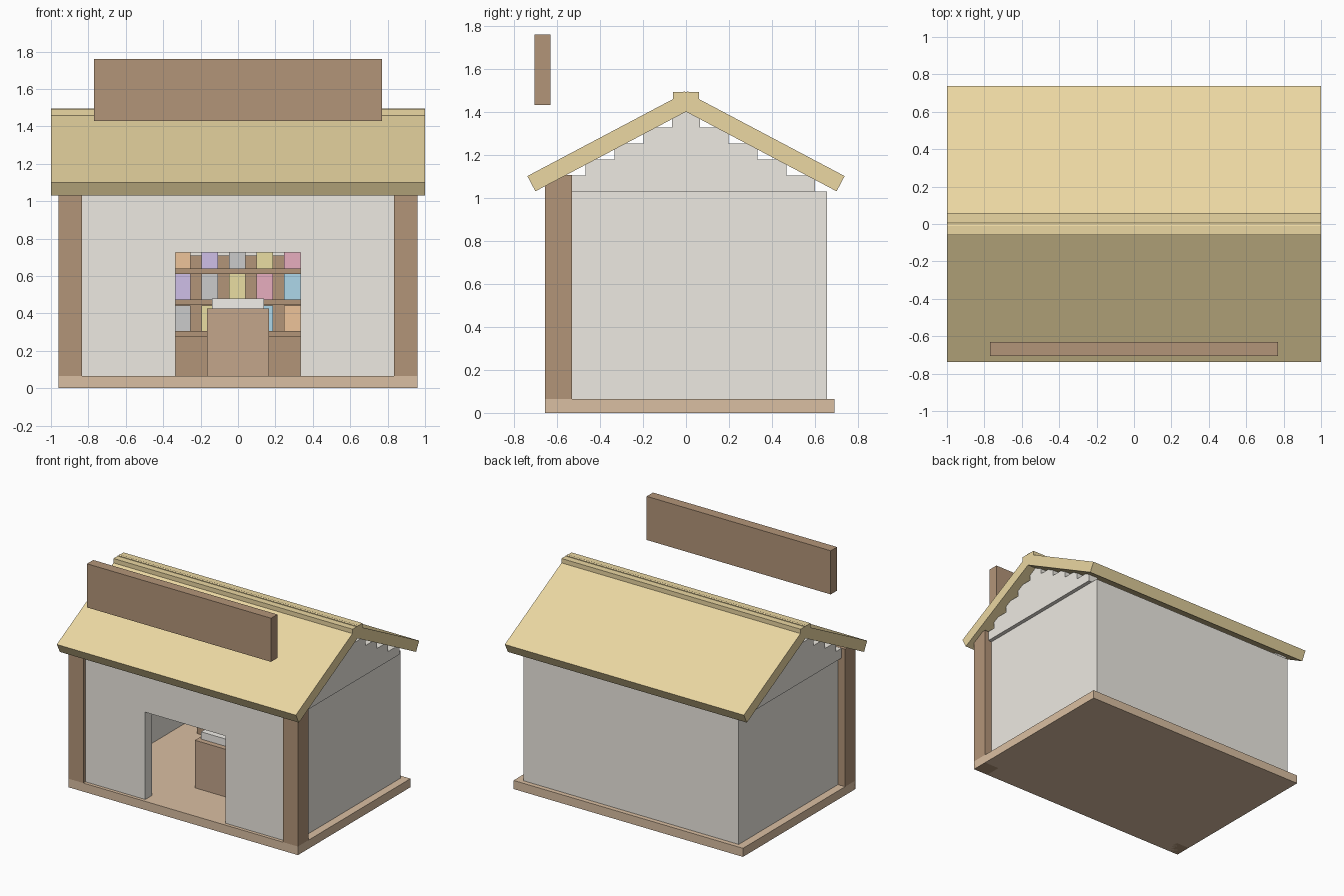
import bpy
from math import atan2, cos, sin

if "Cube" in bpy.data.objects:
    bpy.data.objects.remove(bpy.data.objects["Cube"])


def mat(name, r, g, b):
    m = bpy.data.materials.new(name)
    m.diffuse_color = (r, g, b, 1)
    m.use_nodes = True
    m.node_tree.nodes["Principled BSDF"].inputs["Base Color"].default_value = m.diffuse_color
    return m


PLASTER = mat("plaster", 0.85, 0.82, 0.76)
WOOD = mat("dark_wood", 0.45, 0.30, 0.19)
PLANK = mat("floor_wood", 0.70, 0.52, 0.36)
COUNTER = mat("counter_wood", 0.55, 0.38, 0.26)
THATCH = mat("roof_straw", 0.83, 0.68, 0.36)
PAPER = mat("counter_cloth", 0.88, 0.86, 0.82)
GOODS = [mat("goods_" + n, *c) for n, c in {
    "orange": (0.85, 0.55, 0.32), "purple": (0.62, 0.52, 0.80),
    "grey": (0.55, 0.55, 0.55), "yellow": (0.82, 0.73, 0.36),
    "pink": (0.80, 0.42, 0.52), "blue": (0.42, 0.68, 0.82)}.items()]


def box(name, x, y, z, m, tilt=0):
    """Box from (min, max) ranges, optionally tilted about x."""
    sx, sy, sz = ((r[1] - r[0]) for r in (x, y, z))
    bpy.ops.mesh.primitive_cube_add(
        size=1, location=[(r[0] + r[1]) / 2 for r in (x, y, z)], rotation=(tilt, 0, 0))
    o = bpy.context.object
    o.name = name
    o.scale = (sx, sy, sz)
    o.data.materials.append(m)
    return o


# floor
box("floor", (-0.96, 0.96), (-0.655, 0.69), (0, 0.065), PLANK)

# walls with a door opening in the front
W0, W1 = 0.02, 1.03
box("back_wall", (-0.9, 0.9), (0.575, 0.655), (W0, W1), PLASTER)
box("front_wall_over_door", (-0.335, 0.335), (-0.63, -0.55), (0.725, W1), PLASTER)

for s, side in ((-1, "left"), (1, "right")):
    def span(a, b):
        return tuple(sorted((s * a, s * b)))
    box(side + "_front_wall", span(0.335, 0.9), (-0.63, -0.55), (W0, W1), PLASTER)
    box(side + "_side_wall", span(0.82, 0.9), (-0.55, 0.575), (W0, W1), PLASTER)
    # corner post
    box(side + "_post", span(0.835, 0.96), (-0.655, -0.53), (0, 1.105), WOOD)
    # stepped gable
    for k in range(5):
        h = 0.60 - 0.134 * k
        box(f"{side}_gable_step_{k + 1}", span(0.85, 0.93), (-h, h),
            (1.03 + 0.074 * k, 1.03 + 0.074 * (k + 1)), PLASTER)

# two tilted roof slabs crossing at the ridge, and the ridge cap
a, length, thick = atan2(0.37, 0.70), 0.845, 0.08
cy = -0.70 + cos(a) * length / 2 - sin(a) * thick / 2
cz = 1.03 + sin(a) * length / 2 + cos(a) * thick / 2
for s, side in ((1, "front"), (-1, "back")):
    box(side + "_roof", (-1, 1), (s * cy - length / 2, s * cy + length / 2),
        (cz - thick / 2, cz + thick / 2), THATCH, s * a)
box("ridge_cap", (-1, 1), (-0.06, 0.06), (1.43, 1.492), THATCH)

# sign board
box("sign_board", (-0.77, 0.77), (-0.705, -0.63), (1.43, 1.76), WOOD)

# counter
box("counter", (-0.165, 0.165), (-0.28, 0.0), (0.065, 0.425), COUNTER)
box("counter_cloth", (-0.14, 0.14), (-0.24, -0.04), (0.425, 0.48), PAPER)

# shelf with rows of goods
box("shelf_body", (-0.66, 0.66), (0.45, 0.575), (0.065, 0.71), WOOD)
for row, z in enumerate((0.305, 0.473, 0.64)):
    box(f"shelf_board_{row + 1}", (-0.66, 0.66), (0.38, 0.45), (z - 0.028, z), WOOD)
    for col in range(-4, 5):
        x = col * 0.147 - 0.004
        box(f"goods_{row + 1}_{col + 5}", (x - 0.045, x + 0.045), (0.39, 0.47),
            (z, z + 0.138), GOODS[(col + 4 - row) % 6])
